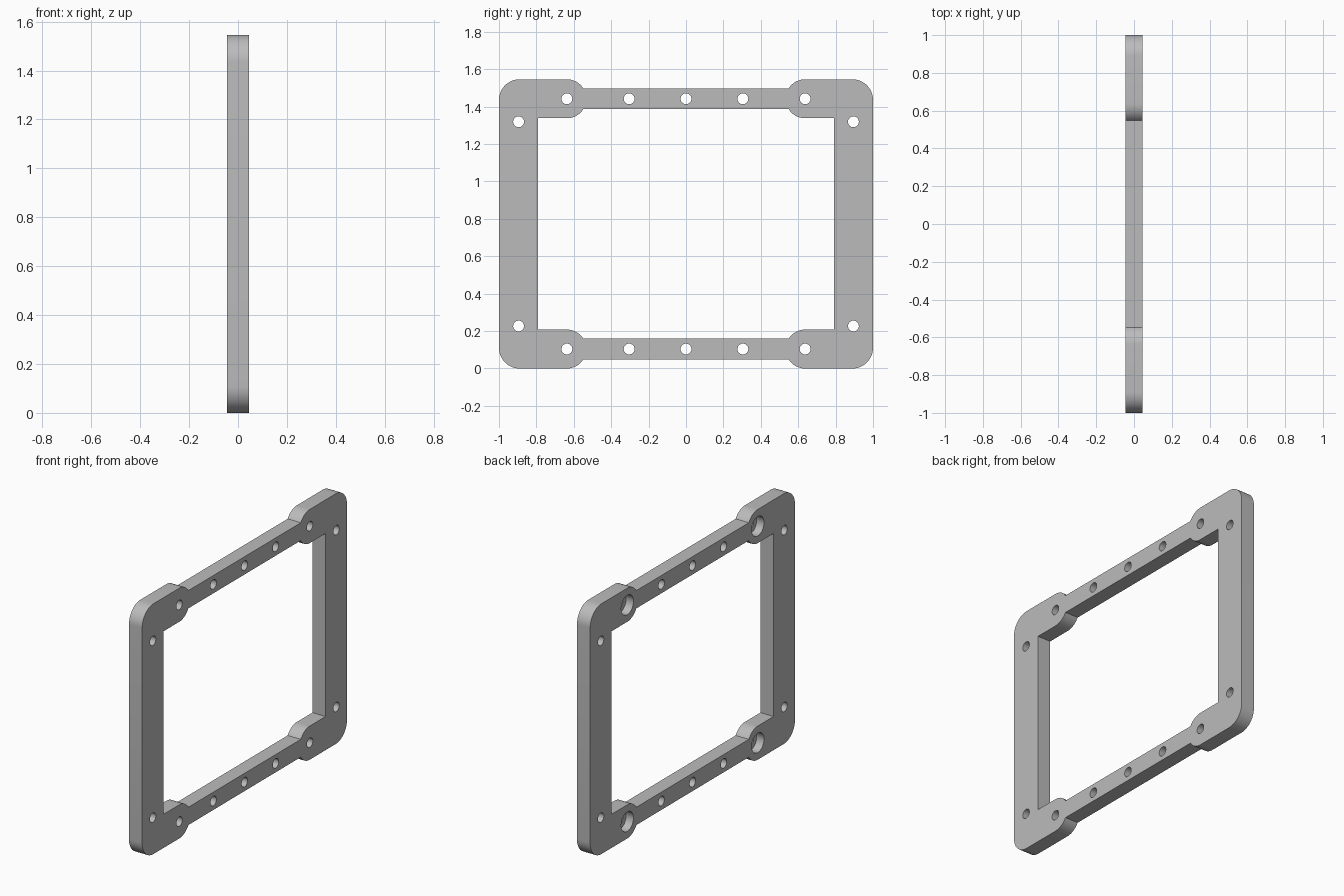
import bpy
import bmesh
from math import cos, sin, asin, pi, radians

cube = bpy.data.objects.get("Cube")
if cube:
    bpy.data.objects.remove(cube, do_unlink=True)

HALF_T = 0.045               # half thickness of the plate
HALF_Y, HALF_Z = 1.0, 0.773  # half outer size
CORNER_R = 0.11
LOBE_R, LOBE_Y = 0.104, 0.637
BAR_HALF = 0.055
RAIL_Z = HALF_Z - LOBE_R     # centre line of the top and bottom rails
INNER_Y = 0.79
HOLE_R, BORE_R, BORE_DEPTH = 0.029, 0.06, 0.05

grey = bpy.data.materials.new("plain grey")
grey.use_nodes = True
colour = (0.5, 0.5, 0.5, 1)
grey.diffuse_color = colour
grey.node_tree.nodes["Principled BSDF"].inputs["Base Color"].default_value = colour


def arc(cy, cz, r, a0, a1, n=12):
    return [(cy + r * cos(a0 + (a1 - a0) * i / n),
             cz + r * sin(a0 + (a1 - a0) * i / n)) for i in range(n + 1)]


def mirror_loop(quarter):
    """Complete a loop from its +y +z quarter, listed from top to side."""
    right = quarter + [(y, -z) for y, z in reversed(quarter)]
    return right + [(-y, z) for y, z in reversed(right)]


def make_object(name, bm):
    bmesh.ops.recalc_face_normals(bm, faces=bm.faces)
    mesh = bpy.data.meshes.new(name)
    bm.to_mesh(mesh)
    bm.free()
    mesh.materials.append(grey)
    obj = bpy.data.objects.new(name, mesh)
    bpy.context.collection.objects.link(obj)
    return obj


# Frame outline: rounded corners, with round lobes where the thin rails begin
step = asin(BAR_HALF / LOBE_R)
outer = mirror_loop(arc(LOBE_Y, RAIL_Z, LOBE_R, pi - step, pi / 2)
                    + arc(HALF_Y - CORNER_R, HALF_Z - CORNER_R, CORNER_R, pi / 2, 0))
inner = mirror_loop(arc(LOBE_Y, RAIL_Z, LOBE_R, pi + step, 1.5 * pi)
                    + [(INNER_Y, RAIL_Z - LOBE_R)])

bm = bmesh.new()
for loop in (outer, inner):
    verts = [bm.verts.new((-HALF_T, y, z + HALF_Z)) for y, z in loop]
    for a, b in zip(verts, verts[1:] + verts[:1]):
        bm.edges.new((a, b))
bmesh.ops.triangle_fill(bm, edges=bm.edges[:], use_beauty=True, normal=(-1, 0, 0))
grown = bmesh.ops.extrude_face_region(bm, geom=bm.faces[:])["geom"]
bmesh.ops.translate(bm, vec=(2 * HALF_T, 0, 0),
                    verts=[g for g in grown if isinstance(g, bmesh.types.BMVert)])
frame = make_object("frame_plate", bm)


def add_cutter(bm, y, z, profile, n=32):
    """Turn an (x, radius) profile about the x axis into a closed plug."""
    rings = [[bm.verts.new((x, y + r * cos(2 * pi * i / n), z + r * sin(2 * pi * i / n)))
              for i in range(n)] for x, r in profile]
    for a, b in zip(rings, rings[1:]):
        for i in range(n):
            j = (i + 1) % n
            bm.faces.new((a[i], a[j], b[j], b[i]))
    bm.faces.new(rings[0])
    bm.faces.new(rings[-1])


# Bolt holes, counterbored from the -x face at the four lobes
plain = [(-0.1, HOLE_R), (0.1, HOLE_R)]
floor_x = BORE_DEPTH - HALF_T
stepped = [(-0.1, BORE_R), (floor_x, BORE_R), (floor_x, HOLE_R), (0.1, HOLE_R)]
bm = bmesh.new()
for side in (-1, 1):
    rail = HALF_Z + side * RAIL_Z
    for y in (-0.304, 0, 0.304):
        add_cutter(bm, y, rail, plain)
    for end in (-1, 1):
        add_cutter(bm, end * LOBE_Y, rail, stepped)
        add_cutter(bm, end * 0.895, HALF_Z + side * 0.546, plain)
cutter = make_object("hole_cutter", bm)
cutter.hide_render = True

cut = frame.modifiers.new("holes", "BOOLEAN")
cut.operation = "DIFFERENCE"
cut.solver = "EXACT"
cut.object = cutter
bpy.context.view_layer.objects.active = frame
bpy.ops.object.select_all(action="DESELECT")
frame.select_set(True)
bpy.ops.object.modifier_apply(modifier=cut.name)
bpy.data.objects.remove(cutter, do_unlink=True)
bpy.ops.object.shade_smooth_by_angle(angle=radians(30))
